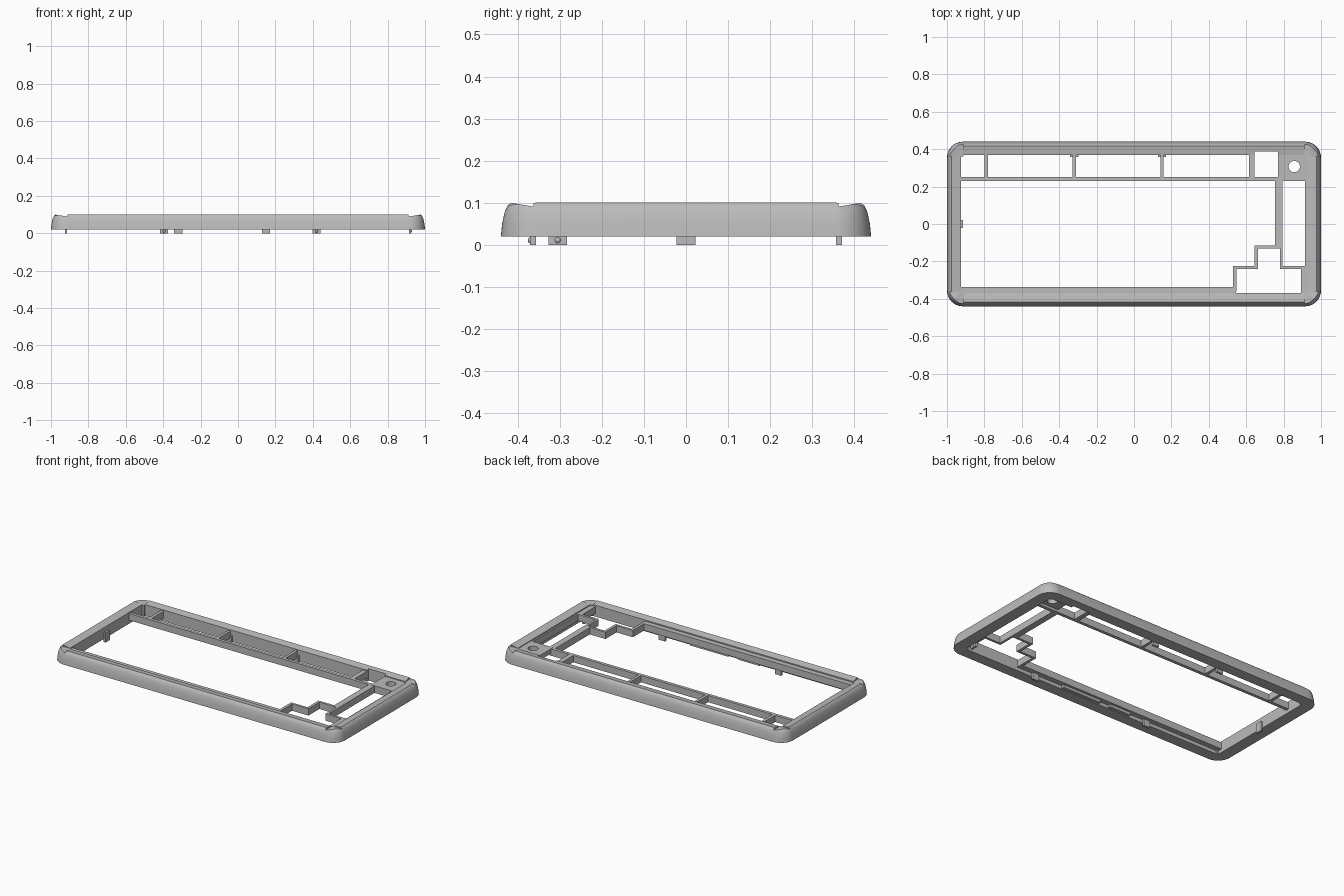
import bpy, bmesh, math
from mathutils import Vector, Matrix

if "Cube" in bpy.data.objects:
    bpy.data.objects.remove(bpy.data.objects["Cube"], do_unlink=True)

GREY = (0.5, 0.5, 0.5, 1)
mat = bpy.data.materials.new("plain grey")
mat.use_nodes = True
mat.diffuse_color = GREY
mat.node_tree.nodes["Principled BSDF"].inputs["Base Color"].default_value = GREY

HX, HY, RADIUS = 1.0, 0.44, 0.085      # outer half sizes and corner radius
IX, IY = 0.925, 0.37                   # inner opening half sizes
CX, CY = 0.912, 0.362                  # where rails meet the corner pieces
TOP = 0.102


def finish(name, bm, smooth=False):
    bmesh.ops.recalc_face_normals(bm, faces=bm.faces)
    mesh = bpy.data.meshes.new(name)
    bm.to_mesh(mesh)
    bm.free()
    obj = bpy.data.objects.new(name, mesh)
    bpy.context.collection.objects.link(obj)
    mesh.materials.append(mat)
    if smooth:
        bpy.ops.object.select_all(action='DESELECT')
        obj.select_set(True)
        bpy.context.view_layer.objects.active = obj
        bpy.ops.object.shade_smooth_by_angle(angle=math.radians(25))
    return obj


def box(name, x0, x1, y0, y1, z0, z1):
    bm = bmesh.new()
    size = Matrix.Diagonal((x1 - x0, y1 - y0, z1 - z0, 1))
    mid = Matrix.Translation(((x0 + x1) / 2, (y0 + y1) / 2, (z0 + z1) / 2))
    bmesh.ops.create_cube(bm, size=1, matrix=mid @ size)
    return finish(name, bm)


def cut(obj, cutter):
    mod = obj.modifiers.new("cut", 'BOOLEAN')
    mod.operation = 'DIFFERENCE'
    mod.solver = 'EXACT'
    mod.object = cutter
    bpy.context.view_layer.objects.active = obj
    bpy.ops.object.modifier_apply(modifier="cut")
    bpy.data.objects.remove(cutter, do_unlink=True)


def rounded_slab():
    """Solid slab with rounded corners whose wall curves inward at the top."""
    bm = bmesh.new()
    rings = []
    for z, inset in ((0.02, 0), (0.05, 0.003), (0.078, 0.009), (0.093, 0.016), (TOP, 0.026)):
        ring = []
        for k, (sx, sy) in enumerate(((1, 1), (-1, 1), (-1, -1), (1, -1))):
            for i in range(13):
                a = math.pi / 2 * (k + i / 12)
                r = RADIUS - inset
                ring.append(bm.verts.new((sx * (HX - RADIUS) + r * math.cos(a),
                                          sy * (HY - RADIUS) + r * math.sin(a), z)))
        rings.append(ring)
    n = len(rings[0])
    for low, high in zip(rings, rings[1:]):
        for i in range(n):
            j = (i + 1) % n
            bm.faces.new((low[i], low[j], high[j], high[i]))
    bm.faces.new(rings[0][::-1])
    bm.faces.new(rings[-1])
    return bm


def frame_piece(name, planes):
    """Keep the part of the slab behind every (point, normal) plane."""
    bm = rounded_slab()
    for co, no in planes:
        geom = bm.verts[:] + bm.edges[:] + bm.faces[:]
        res = bmesh.ops.bisect_plane(bm, geom=geom, plane_co=co, plane_no=no, clear_outer=True)
        edges = [e for e in res["geom_cut"] if isinstance(e, bmesh.types.BMEdge) and e.is_boundary]
        if edges:
            bmesh.ops.holes_fill(bm, edges=edges)
    return finish(name, bm, True)


# Top faces lean down toward the opening
LEAN = 0.17
def slope_x(s):
    return (Vector((s * (HX - 0.024), 0, 0.1)), Vector((-s * -LEAN * -1, 0, 1)))


def slope_y(s):
    return (Vector((0, s * (HY - 0.024), 0.1)), Vector((0, -s * LEAN, 1)))


# Outer frame: two long rails, two short rails, four corners
for s, side in ((-1, "front"), (1, "back")):
    rail = frame_piece(side + "_rail", [
        ((CX, 0, 0), (1, 0, 0)), ((-CX, 0, 0), (-1, 0, 0)),
        ((0, s * IY, 0), (0, -s, 0)), slope_y(s)])
    if s > 0:   # connector notch
        cut(rail, box("notch_cutter", 0.645, 0.77, 0.3, 0.387, -0.1, 0.2))
for s, side in ((-1, "right"), (1, "left")):
    frame_piece(side + "_rail", [
        ((0, CY, 0), (0, 1, 0)), ((0, -CY, 0), (0, -1, 0)),
        ((s * IX, 0, 0), (-s, 0, 0)), slope_x(s)])
    for t, end in ((-1, "front"), (1, "back")):
        frame_piece(f"{end}_{side}_corner", [
            ((s * CX, 0, 0), (-s, 0, 0)), ((0, t * CY, 0), (0, -t, 0)),
            slope_x(s), slope_y(t)])

# Inner lattice bars around the openings
LOW, HIGH = 0.042, 0.085
bars = {
    "back_bar": (-IX, IX, 0.23, 0.25),
    "column_bar": (0.755, 0.795, -0.13, 0.24),
    "front_ledge": (-IX, 0.545, -0.375, -0.337),
    "step_riser_outer": (0.53, 0.547, -0.36, -0.225),
    "step_tread_outer": (0.53, 0.662, -0.24, -0.225),
    "step_riser_inner": (0.645, 0.662, -0.24, -0.115),
    "step_tread_inner": (0.645, 0.795, -0.13, -0.115),
    "step_riser_side": (0.78, 0.795, -0.24, -0.115),
    "step_tread_side": (0.78, IX, -0.24, -0.225),
    "side_ledge": (0.892, IX + 0.005, -0.375, -0.225),
    "column_ledge": (0.915, IX + 0.005, -0.24, 0.24),
}
for name, (x0, x1, y0, y1) in bars.items():
    box(name, x0, x1, y0, y1, LOW, HIGH)

# Dividers of the back row
for i, (x, w) in enumerate(((-0.79, 0.02), (-0.32, 0.018), (0.15, 0.018), (0.63, 0.03))):
    box(f"divider_{i + 1}", x - w / 2, x + w / 2, 0.24, IY + 0.005, LOW, HIGH)

# Knob plate with a round hole
plate = box("knob_plate", 0.77, IX + 0.005, 0.23, IY + 0.005, LOW + 0.015, HIGH + 0.002)
bm = bmesh.new()
bmesh.ops.create_cone(bm, cap_ends=True, segments=40, radius1=0.03, radius2=0.03, depth=0.3,
                      matrix=Matrix.Translation((0.857, 0.307, 0.05)))
cut(plate, finish("hole_cutter", bm))

# Support blocks under the front ledge
for i, (x0, x1) in enumerate(((-0.27, -0.12), (-0.05, 0.22))):
    box(f"support_block_{i + 1}", x0, x1, -0.375, -0.352, 0.025, LOW + 0.01)


# Snap tabs below the frame, some with a round catch
def catch(name, at):
    bm = bmesh.new()
    bmesh.ops.create_uvsphere(bm, u_segments=16, v_segments=8, radius=0.008,
                              matrix=Matrix.Translation(at))
    finish(name, bm, True)


W = 0.022
for x, s in ((-0.395, -1), (0.42, -1), (-0.32, 1), (0.15, 1)):
    y0, y1 = sorted((s * 0.357, s * 0.371))
    side = "front" if s < 0 else "back"
    box(side + "_tab", x - W, x + W, y0, y1, 0, 0.06)
    if s < 0:
        catch("front_catch", (x, -0.368, 0.011))
box("right_tab", -0.926, -0.913, -W, W, 0, 0.06)
box("left_tab", 0.913, 0.926, -0.305 - W, -0.305 + W, 0, 0.06)
catch("left_catch", (0.922, -0.305, 0.011))
